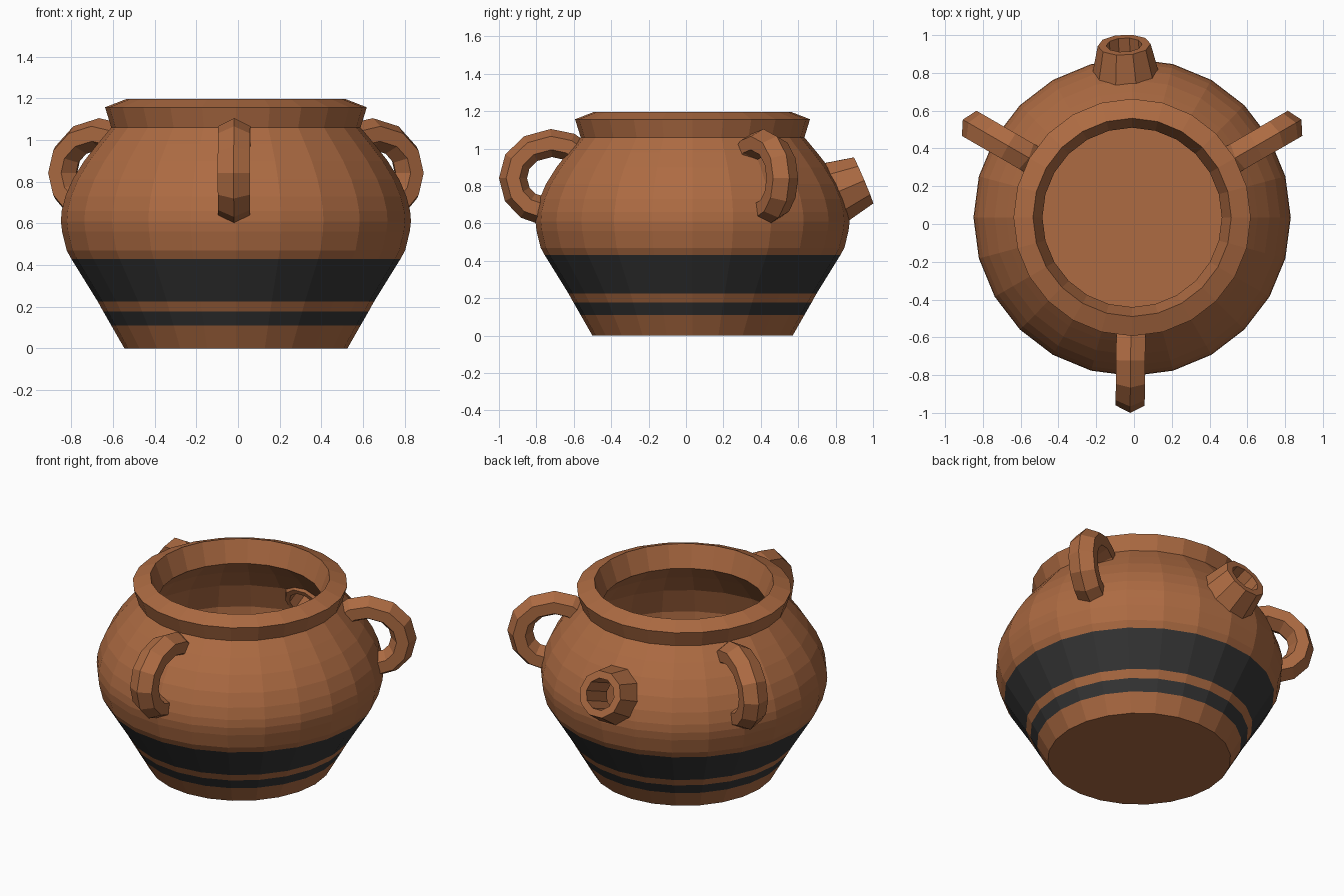
import bpy, bmesh, math
from mathutils import Vector, Matrix

if "Cube" in bpy.data.objects:
    bpy.data.objects.remove(bpy.data.objects["Cube"])

CX, CY = -0.01, 0.035          # axis of the pot
SEG = 24


def material(name, rgb):
    m = bpy.data.materials.new(name)
    m.diffuse_color = (*rgb, 1)
    m.use_nodes = True
    m.node_tree.nodes["Principled BSDF"].inputs["Base Color"].default_value = m.diffuse_color
    return m


clay = material("clay_brown", (0.42, 0.147, 0.055))
black = material("band_black", (0.037, 0.037, 0.037))


def finish(name, bm, mats):
    bmesh.ops.recalc_face_normals(bm, faces=bm.faces)
    me = bpy.data.meshes.new(name)
    bm.to_mesh(me)
    bm.free()
    for m in mats:
        me.materials.append(m)
    ob = bpy.data.objects.new(name, me)
    bpy.context.collection.objects.link(ob)
    return ob


def skin(bm, rings, closed=False):
    """Bridge successive vertex rings; cap the ends or join last to first."""
    loops = [[bm.verts.new(p) for p in r] for r in rings]
    pairs = list(zip(loops, loops[1:])) + ([(loops[-1], loops[0])] if closed else [])
    for k, (a, b) in enumerate(pairs):
        for i in range(len(a)):
            j = (i + 1) % len(a)
            f = bm.faces.new((a[i], a[j], b[j], b[i]))
            f.material_index = 0
    if not closed:
        bm.faces.new(loops[0])
        bm.faces.new(loops[-1])


def circle(r, z, n):
    return [Vector((r * math.cos(2 * math.pi * i / n),
                    r * math.sin(2 * math.pi * i / n), z)) for i in range(n)]


# Pot body: outer wall, flared rim, inner wall and floor
profile = [(.535, 0), (.598, .11), (.637, .178), (.663, .225), (.79, .43),
           (.812, .47), (.834, .56), (.84, .61), (.836, .66), (.818, .73),
           (.784, .81), (.728, .9), (.665, .98), (.598, 1.06),
           (.628, 1.157), (.525, 1.197),
           (.475, 1.06), (.59, .95), (.69, .82), (.74, .66), (.73, .52),
           (.68, .40), (.50, .09)]
bm = bmesh.new()
skin(bm, [[p + Vector((CX, CY, 0)) for p in circle(r, z, SEG)] for r, z in profile])
# painted bands, chosen by height on the outer wall
for f in bm.faces:
    c = f.calc_center_median()
    outer = math.hypot(c.x - CX, c.y - CY) > .54 + c.z * .5
    if outer and (.11 < c.z < .178 or .225 < c.z < .43):
        f.material_index = 1
body = finish("pot_body", bm, [clay, black])

# Spout: tapered tube on the back, tilted upwards
tilt = math.radians(23)
turn = math.radians(92.5)
d = Vector((math.cos(turn) * math.cos(tilt), math.sin(turn) * math.cos(tilt), math.sin(tilt)))
place = Matrix.Translation((-0.052, 0.948, 0.83)) @ d.to_track_quat('Z', 'Y').to_matrix().to_4x4()

bm = bmesh.new()
skin(bm, [[place @ p for p in circle(r, t, 10)] for r, t in
          [(.14, 0), (.178, -.17), (.125, -.24), (.095, -.24), (.095, 0)]], closed=True)
finish("spout", bm, [clay])

# Hole through the wall behind the spout
bm = bmesh.new()
skin(bm, [[place @ p for p in circle(.11, t, 10)] for t in (-.4, -.02)])
cutter = finish("spout_cutter", bm, [clay])
cutter.hide_render = True
mod = body.modifiers.new("spout_hole", 'BOOLEAN')
mod.operation, mod.solver, mod.object = 'DIFFERENCE', 'EXACT', cutter
bpy.context.view_layer.objects.active = body
bpy.ops.object.modifier_apply(modifier=mod.name)
bpy.data.objects.remove(cutter)

# Handles: hexagonal section swept along a loop of (outward, height) points
path = [Vector(p) for p in [(.60, .965), (.66, 1.01), (.755, 1.03), (.865, 1.0),
                            (.937, .93), (.96, .842), (.937, .755), (.88, .695), (.79, .665)]]
section = [(.075, 0), (.036, .077), (-.036, .077), (-.075, 0), (-.036, -.077), (.036, -.077)]


def handle(name, degrees):
    rot = Matrix.Translation((CX, CY, 0)) @ Matrix.Rotation(math.radians(degrees), 4, 'Z')
    rings = []
    for i, p in enumerate(path):
        t = (path[min(i + 1, len(path) - 1)] - path[max(i - 1, 0)]).normalized()
        n = Vector((-t.y, t.x))
        rings.append([rot @ Vector((p.x + n.x * a, s, p.y + n.y * a)) for a, s in section])
    bm = bmesh.new()
    skin(bm, rings)
    finish(name, bm, [clay])


for name, angle in (("front_handle", -90.6), ("right_handle", 30), ("left_handle", 150)):
    handle(name, angle)
